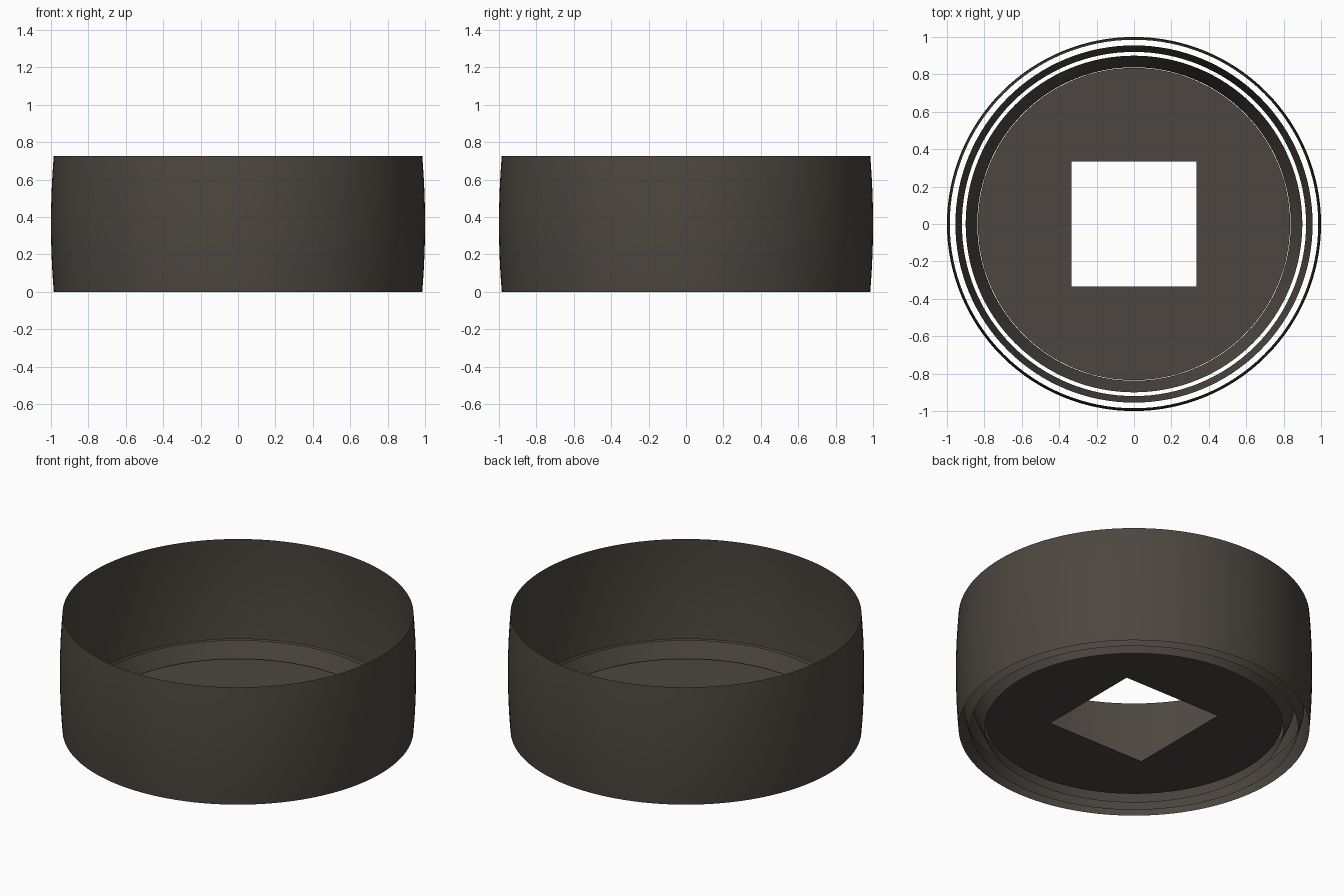
import bpy, bmesh, math

if "Cube" in bpy.data.objects:
    bpy.data.objects.remove(bpy.data.objects["Cube"])

SEG = 128
mat = bpy.data.materials.new("dark warm grey")
mat.diffuse_color = (0.072, 0.062, 0.050, 1)
mat.use_nodes = True
mat.node_tree.nodes["Principled BSDF"].inputs["Base Color"].default_value = mat.diffuse_color


def finish(name, bm, smooth=True):
    me = bpy.data.meshes.new(name)
    bm.to_mesh(me)
    bm.free()
    me.materials.append(mat)
    for p in me.polygons:
        p.use_smooth = smooth
    ob = bpy.data.objects.new(name, me)
    bpy.context.collection.objects.link(ob)
    return ob


def lathe(name, profile, inward=False):
    """Open thin shell of revolution from (radius, z) points."""
    bm = bmesh.new()
    rings = []
    for r, z in profile:
        rings.append([bm.verts.new((r * math.cos(2 * math.pi * i / SEG),
                                    r * math.sin(2 * math.pi * i / SEG), z))
                      for i in range(SEG)])
    for a, b in zip(rings, rings[1:]):
        for i in range(SEG):
            j = (i + 1) % SEG
            f = [a[i], a[j], b[j], b[i]]
            bm.faces.new(f[::-1] if inward else f)
    return finish(name, bm)


# Crowned outer tread, a thin open barrel
H = 0.727
N = 12
tread = [(1.0 - 0.015 * (2 * k / N - 1) ** 2, H * k / N) for k in range(N + 1)]
lathe("outer_barrel", tread)

# Two inward-sloping collars near the base
lathe("outer_collar", [(0.92, 0.0), (0.955, 0.125)], inward=True)
lathe("inner_collar", [(0.838, 0.0), (0.90, 0.14)], inward=True)

# Base disc with a square hole: bridge circle to square by angle
R, S, Z = 0.835, 0.333, 0.055
bm = bmesh.new()
outer, inner = [], []
for i in range(SEG):
    c, s = math.cos(2 * math.pi * i / SEG), math.sin(2 * math.pi * i / SEG)
    k = S / max(abs(c), abs(s))
    outer.append(bm.verts.new((R * c, R * s, Z)))
    inner.append(bm.verts.new((k * c, k * s, Z)))
for i in range(SEG):
    j = (i + 1) % SEG
    bm.faces.new((inner[i], outer[i], outer[j], inner[j]))
finish("base_disc", bm, smooth=False)
